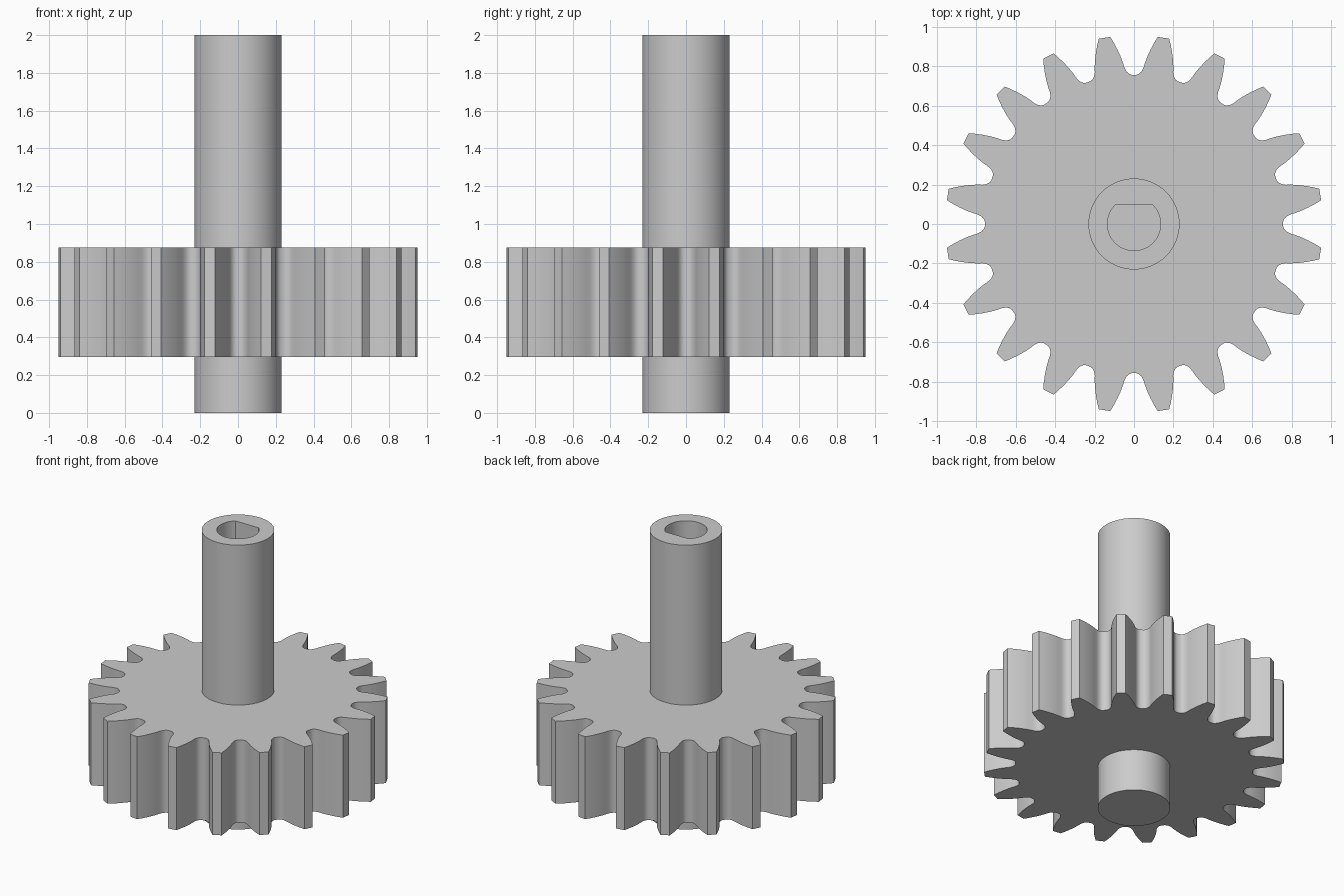
import bpy, bmesh, math

TEETH = 20
SIDES = 96

cube = bpy.data.objects.get("Cube")
if cube:
    bpy.data.objects.remove(cube, do_unlink=True)

grey = bpy.data.materials.new("plain grey")
grey.use_nodes = True
colour = (0.6, 0.6, 0.6, 1)
grey.diffuse_color = colour
grey.node_tree.nodes["Principled BSDF"].inputs["Base Color"].default_value = colour


def polar(radius, degrees):
    a = math.radians(degrees)
    return radius * math.cos(a), radius * math.sin(a)


def loft(name, rings):
    """Skin a stack of (outline, height) rings and cap both ends."""
    bm = bmesh.new()
    loops = [[bm.verts.new((x, y, z)) for x, y in outline] for outline, z in rings]
    for low, high in zip(loops, loops[1:]):
        for i in range(len(low)):
            j = (i + 1) % len(low)
            bm.faces.new((low[i], low[j], high[j], high[i]))
    bm.faces.new(loops[0][::-1])
    bm.faces.new(loops[-1])
    bmesh.ops.recalc_face_normals(bm, faces=bm.faces)
    mesh = bpy.data.meshes.new(name)
    bm.to_mesh(mesh)
    bm.free()
    mesh.materials.append(grey)
    obj = bpy.data.objects.new(name, mesh)
    bpy.context.collection.objects.link(obj)
    bpy.ops.object.select_all(action="DESELECT")
    obj.select_set(True)
    bpy.context.view_layer.objects.active = obj
    bpy.ops.object.shade_smooth_by_angle(angle=math.radians(28))
    return obj


# Half a tooth, root to tip: radius and angle from the tooth centre
flank = [(0.757, 8.1), (0.762, 7.1), (0.775, 6.15), (0.795, 5.5), (0.82, 5.1),
         (0.854, 4.4), (0.89, 3.55), (0.925, 2.65), (0.957, 1.75)]
tooth = [(r, -a) for r, a in flank] + [(r, a) for r, a in reversed(flank)]
pitch = 360 / TEETH
gear = [polar(r, a + (k + 0.5) * pitch) for k in range(TEETH) for r, a in tooth]
loft("gear_wheel", [(gear, 0.295), (gear, 0.875)])

# Shaft with a blind D-shaped bore in its upper end
angles = [i * 360 / SIDES for i in range(SIDES)]
outer = [polar(0.231, a) for a in angles]
bore = [(x, min(y, 0.1)) for x, y in (polar(0.135, a) for a in angles)]
loft("shaft", [(outer, 0), (outer, 2), (bore, 2), (bore, 1.65)])
